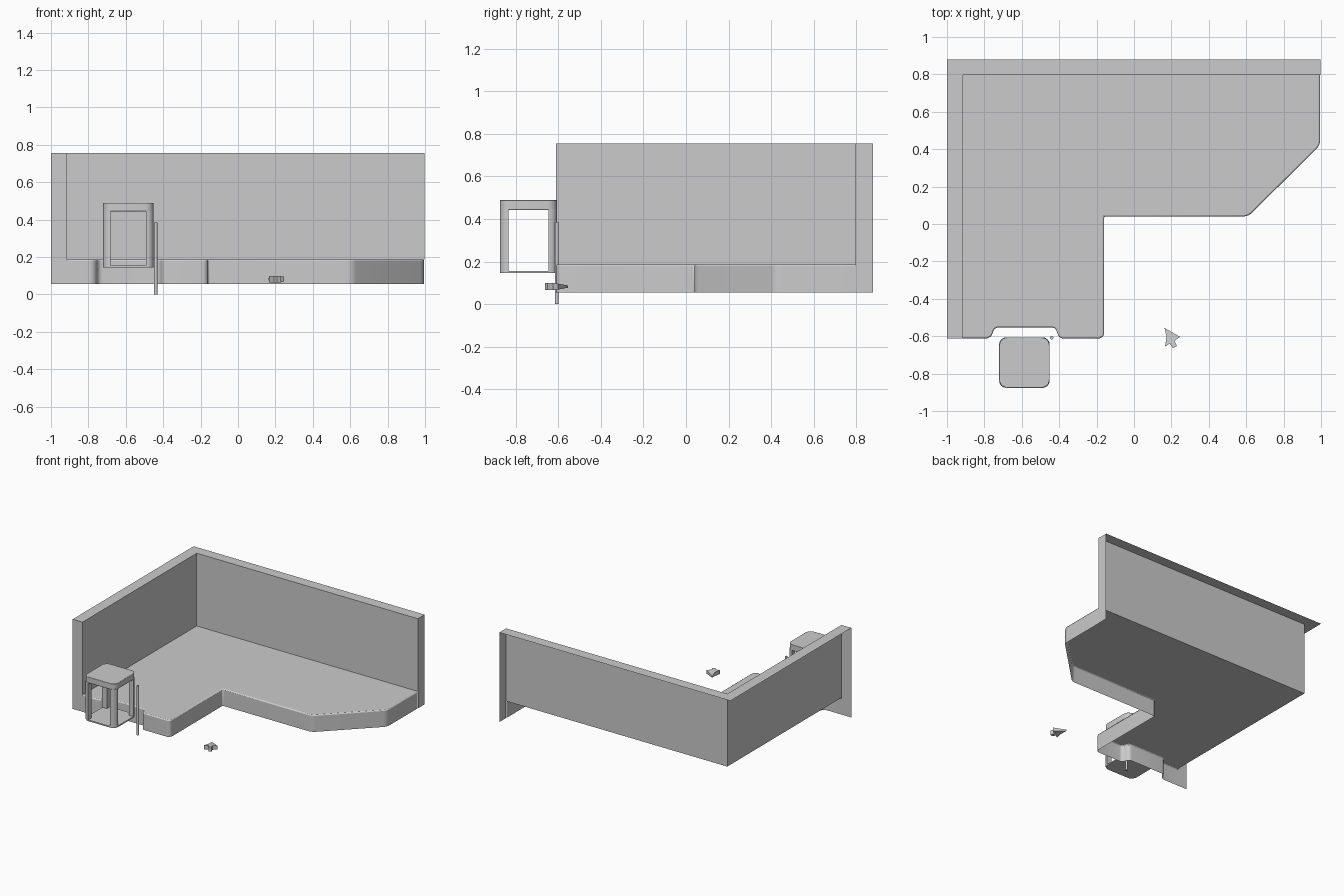
import bpy, bmesh, math
from mathutils import Vector

if "Cube" in bpy.data.objects:
    bpy.data.objects.remove(bpy.data.objects["Cube"])


def fillet(points, steps=6):
    """Closed or open 2D path of (x, y, radius) with rounded corners."""
    out = []
    n = len(points)
    for i, (x, y, r) in enumerate(points):
        p = Vector((x, y))
        if r == 0:
            out.append(p)
            continue
        a = (Vector(points[i - 1][:2]) - p).normalized()
        b = (Vector(points[(i + 1) % n][:2]) - p).normalized()
        half = a.angle(b) / 2
        t = r / math.tan(half)
        c = p + (a + b).normalized() * (r / math.sin(half))
        s, e = p + a * t - c, p + b * t - c
        turn = math.atan2(s.x * e.y - s.y * e.x, s.dot(e))
        for k in range(steps + 1):
            ang = turn * k / steps
            out.append(c + Vector((s.x * math.cos(ang) - s.y * math.sin(ang),
                                   s.x * math.sin(ang) + s.y * math.cos(ang))))
    return out


def finish(name, bm, bevel=0, smooth=True):
    me = bpy.data.meshes.new(name)
    bm.to_mesh(me)
    bm.free()
    ob = bpy.data.objects.new(name, me)
    bpy.context.collection.objects.link(ob)
    if bevel:
        m = ob.modifiers.new("edge_rounding", 'BEVEL')
        m.width, m.segments = bevel, 2
        m.limit_method, m.angle_limit = 'ANGLE', math.radians(50)
    if smooth:
        bpy.ops.object.select_all(action='DESELECT')
        bpy.context.view_layer.objects.active = ob
        ob.select_set(True)
        bpy.ops.object.shade_smooth_by_angle(angle=math.radians(35))
    return ob


def prism(name, pts, z0, z1, bevel=0, smooth=True):
    bm = bmesh.new()
    lo = [bm.verts.new((p[0], p[1], z0)) for p in pts]
    hi = [bm.verts.new((p[0], p[1], z1)) for p in pts]
    bm.faces.new(lo)
    bm.faces.new(hi)
    for i in range(len(pts)):
        j = (i + 1) % len(pts)
        bm.faces.new((lo[i], lo[j], hi[j], hi[i]))
    bmesh.ops.recalc_face_normals(bm, faces=bm.faces)
    return finish(name, bm, bevel, smooth)


BASE, FLOOR, TOP = 0.055, 0.187, 0.755
LEFT, BACK, FRONT = -0.915, 0.797, -0.612

# Floor: top sheet with a front skirt, open underneath
path = fillet([
    (LEFT, FRONT, 0), (-0.765, FRONT, 0.04), (-0.745, -0.553, 0.03),
    (-0.42, -0.553, 0.03), (-0.40, FRONT, 0.03), (-0.16, FRONT, 0.03),
    (-0.16, 0.04, 0), (0.61, 0.04, 0.07), (0.995, 0.42, 0.07),
    (0.995, BACK, 0), (LEFT, BACK, 0)])
bm = bmesh.new()
upper = [bm.verts.new((p.x, p.y, FLOOR)) for p in path]
lower = [bm.verts.new((p.x, p.y, BASE)) for p in path[:-1]]
bm.faces.new(upper)
for i in range(len(lower) - 1):
    bm.faces.new((lower[i], lower[i + 1], upper[i + 1], upper[i]))
finish("floor", bm, 0.008)

# Walls: inner faces, top rim and end caps, open at the back
inner = [(LEFT, FRONT), (LEFT, BACK), (0.997, BACK)]
outer = [(-1, FRONT), (-1, 0.88), (0.997, 0.88)]
bm = bmesh.new()
it = [bm.verts.new((x, y, TOP)) for x, y in inner]
ot = [bm.verts.new((x, y, TOP)) for x, y in outer]
ib = [bm.verts.new((x, y, FLOOR)) for x, y in inner]
for i in range(2):
    bm.faces.new((it[i], it[i + 1], ib[i + 1], ib[i]))
    bm.faces.new((it[i], ot[i], ot[i + 1], it[i + 1]))
for k in (0, 2):
    a = bm.verts.new((*inner[k], BASE))
    b = bm.verts.new((*outer[k], BASE))
    loop = (it[k], ib[k], a, b, ot[k])
    bm.faces.new(loop if k else loop[::-1])
bmesh.ops.recalc_face_normals(bm, faces=bm.faces)
if bm.faces[:] and max(f.normal.z for f in bm.faces) < 0.5:
    bmesh.ops.reverse_faces(bm, faces=bm.faces[:])
finish("walls", bm, smooth=False)

# Open box stand: rounded top, thin base plate, four corner posts
CX, CY, H, R, W = -0.586, -0.741, 0.135, 0.045, 0.04


def rounded_square(h):
    return fillet([(CX + sx * h, CY + sy * h, R)
                   for sx, sy in ((-1, -1), (1, -1), (1, 1), (-1, 1))])


prism("stand_top", rounded_square(H), 0.443, 0.49, 0.003)
prism("stand_base", rounded_square(H), 0.145, 0.155)
for sx in (-1, 1):
    for sy in (-1, 1):
        ax, ay = CX + sx * H, CY + sy * H
        bx, by = ax - sx * W, ay - sy * W
        post = fillet([(ax, ay, 0.038), (bx, ay, 0), (bx, by, 0), (ax, by, 0)])
        side = ("left" if sx < 0 else "right")
        prism(f"stand_post_{'front' if sy < 0 else 'back'}_{side}", post, 0.15, 0.447)

# Thin upright rod
bpy.ops.mesh.primitive_cylinder_add(vertices=16, radius=0.009, depth=0.385,
                                    location=(-0.44, -0.608, 0.1925))
bpy.context.object.name = "rod"
bpy.ops.object.shade_smooth_by_angle()

# Pointer arrow, thinner towards its tip
arrow = [(0.163, -0.556), (0.246, -0.603), (0.216, -0.625), (0.229, -0.652),
         (0.208, -0.664), (0.192, -0.639), (0.166, -0.655), (0.174, -0.602)]
ob = prism("pointer", arrow, -1, 1, smooth=False)
for v in ob.data.vertices:
    t = min(1, max(0, (-0.552 - v.co.y) / 0.07))
    v.co.z = 0.082 + v.co.z * (0.005 + 0.012 * t)
